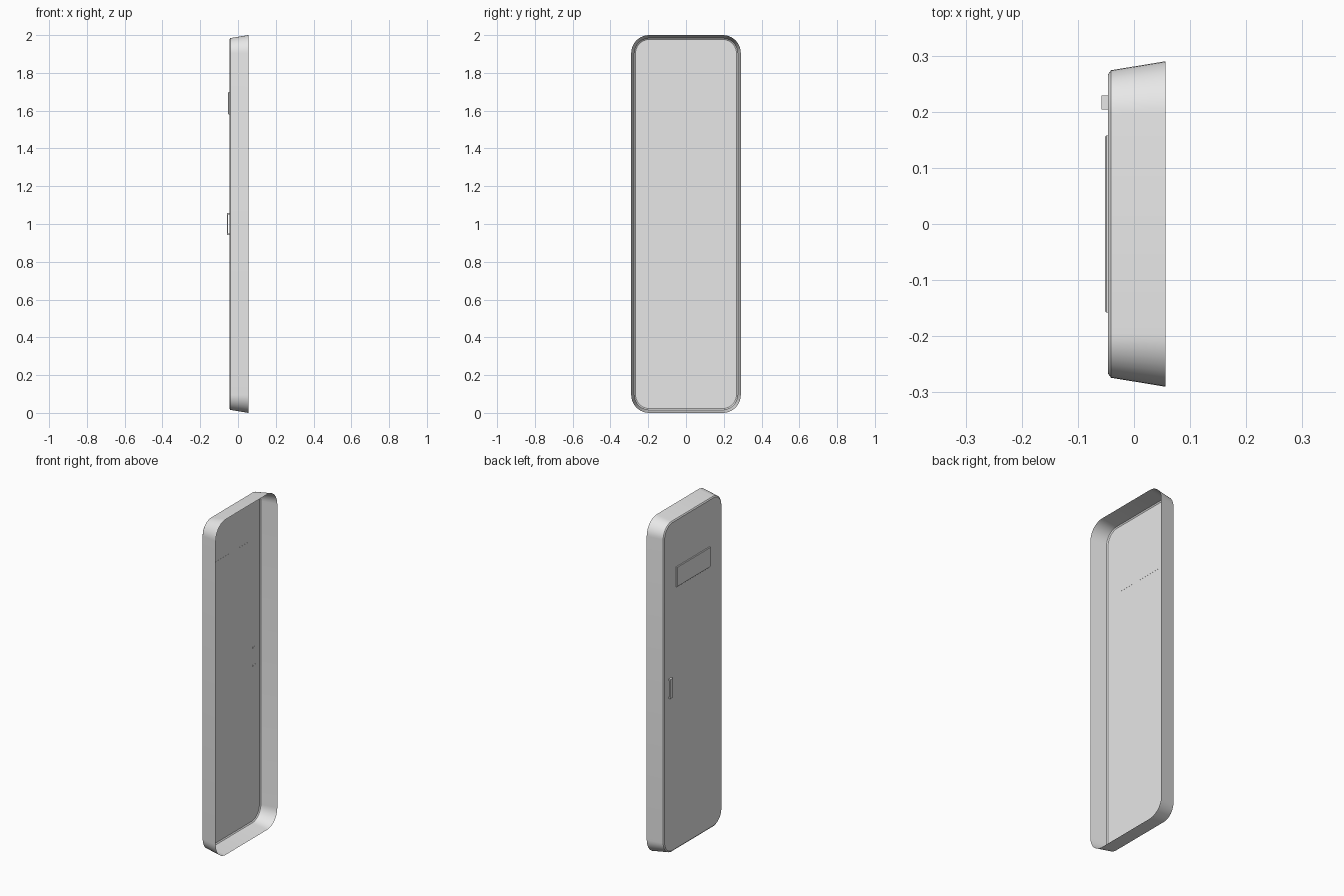
import bpy, bmesh, math

cube = bpy.data.objects.get("Cube")
if cube:
    bpy.data.objects.remove(cube, do_unlink=True)

grey = bpy.data.materials.new("light_grey")
grey.use_nodes = True
grey.diffuse_color = (0.8, 0.8, 0.8, 1)
grey.node_tree.nodes["Principled BSDF"].inputs["Base Color"].default_value = (0.8, 0.8, 0.8, 1)


def finish(name, bm):
    bmesh.ops.recalc_face_normals(bm, faces=bm.faces)
    mesh = bpy.data.meshes.new(name)
    bm.to_mesh(mesh)
    bm.free()
    mesh.materials.append(grey)
    obj = bpy.data.objects.new(name, mesh)
    bpy.context.collection.objects.link(obj)
    bpy.ops.object.select_all(action="DESELECT")
    obj.select_set(True)
    bpy.context.view_layer.objects.active = obj
    bpy.ops.object.shade_smooth_by_angle(angle=math.radians(25))
    return obj


def ring(bm, x, half_y, half_z, radius, z=1.0, steps=10):
    """Rounded rectangle of vertices in the plane at x."""
    verts = []
    for q, (sy, sz) in enumerate([(1, 1), (-1, 1), (-1, -1), (1, -1)]):
        for i in range(steps + 1):
            a = math.pi / 2 * (q + i / steps)
            verts.append(bm.verts.new((x, sy * (half_y - radius) + radius * math.cos(a),
                                       z + sz * (half_z - radius) + radius * math.sin(a))))
    return verts


def bridge(bm, a, b):
    for i in range(len(a)):
        j = (i + 1) % len(a)
        bm.faces.new((a[i], a[j], b[j], b[i]))


def box(bm, x0, x1, y0, y1, z0, z1):
    verts = bmesh.ops.create_cube(bm, size=1)["verts"]
    for v in verts:
        v.co = (x1 if v.co.x > 0 else x0, y1 if v.co.y > 0 else y0, z1 if v.co.z > 0 else z0)
    return verts


# Door pan: thin flared shell, open towards +x, with a chamfered outer edge
bm = bmesh.new()
rim = ring(bm, 0.056, 0.29, 1.0, 0.095)
shoulder = ring(bm, -0.041, 0.274, 0.984, 0.08)
edge = ring(bm, -0.046, 0.267, 0.977, 0.073)
bridge(bm, rim, shoulder)
bridge(bm, shoulder, edge)
bm.faces.new(edge)
finish("door_panel", bm)

# Raised name plate with chamfered border
bm = bmesh.new()
box(bm, -0.052, -0.0455, -0.158, 0.158, 1.58, 1.70)
front = [e for e in bm.edges if all(v.co.x < -0.05 for v in e.verts)]
bmesh.ops.bevel(bm, geom=front, offset=0.003, segments=1, affect="EDGES")
finish("raised_plate", bm)

# Handle: grip bar on two short legs that pass through the panel
bm = bmesh.new()
box(bm, -0.058, -0.052, 0.204, 0.229, 0.942, 1.058)
for z in (0.942, 1.05):
    box(bm, -0.052, -0.0455, 0.204, 0.229, z, z + 0.008)
finish("handle", bm)
